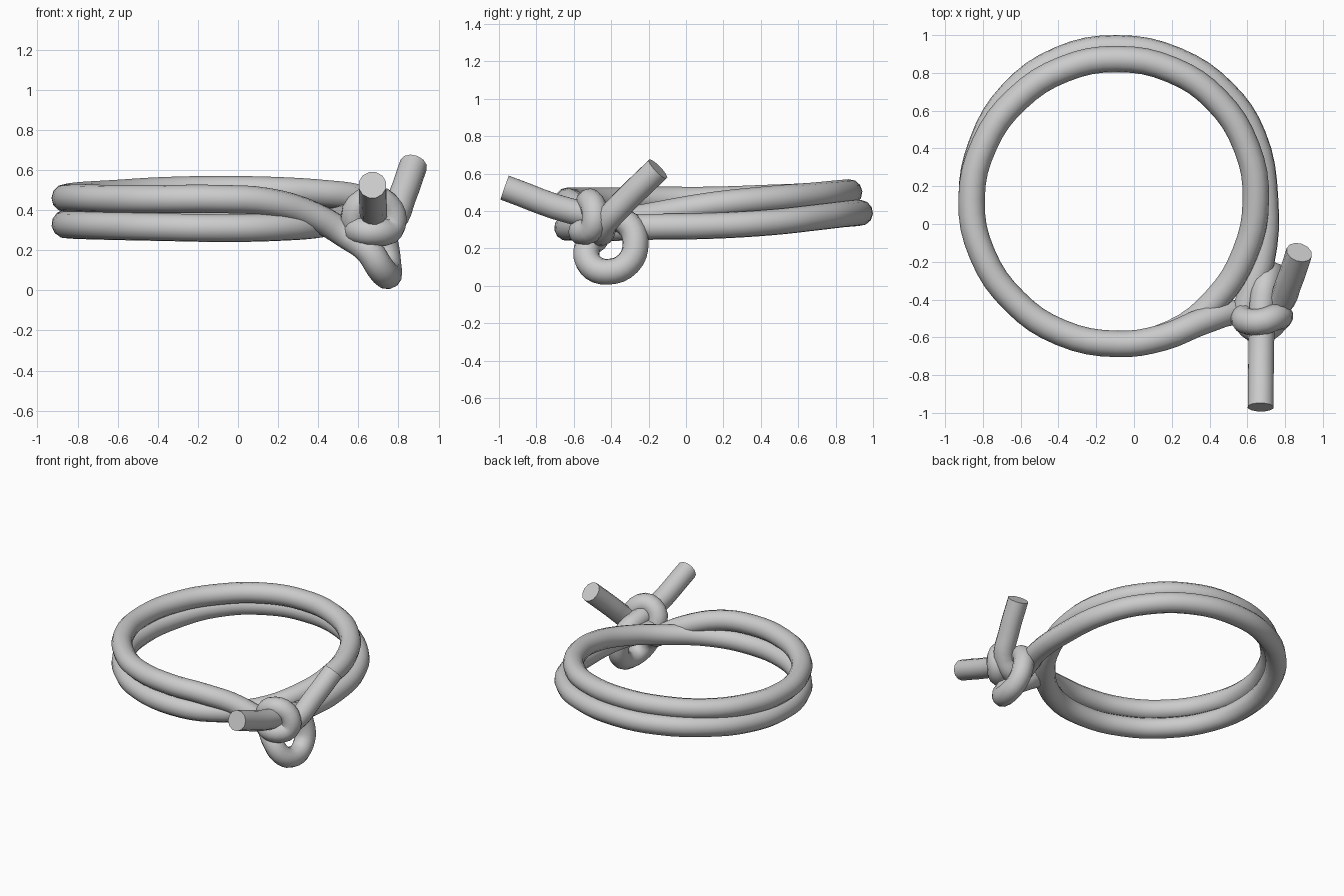
import bpy
from math import sin, cos, radians

R = 0.07            # rope radius
CX, CY = -0.09, 0.13  # centre of the big coils

# First tail with the band it wraps round the other strand
path = [
    (0.875, -0.15, 0.625), (0.82, -0.31, 0.47), (0.76, -0.43, 0.34),
    (0.66, -0.46, 0.28), (0.58, -0.50, 0.36), (0.66, -0.52, 0.45),
    (0.76, -0.49, 0.40), (0.76, -0.50, 0.31), (0.68, -0.56, 0.29),
    (0.60, -0.52, 0.30), (0.62, -0.36, 0.31), (0.675, -0.20, 0.315),
]

# Two turns of the coil: angle, radius, height
coil = [
    (0, 0.785, 0.32), (25, 0.795, 0.34), (45, 0.80, 0.365), (67, 0.80, 0.385),
    (90, 0.80, 0.39), (112, 0.80, 0.385), (135, 0.79, 0.37), (157, 0.775, 0.345),
    (180, 0.77, 0.33), (202, 0.77, 0.325), (225, 0.765, 0.32), (247, 0.765, 0.315),
    (270, 0.765, 0.31), (292, 0.765, 0.315), (315, 0.745, 0.335), (337, 0.735, 0.38),
    (360, 0.735, 0.43), (382, 0.74, 0.46), (405, 0.745, 0.48), (427, 0.745, 0.495),
    (450, 0.743, 0.50), (472, 0.745, 0.495), (495, 0.75, 0.48), (517, 0.76, 0.47),
    (540, 0.77, 0.46), (562, 0.77, 0.46), (585, 0.765, 0.455), (607, 0.765, 0.455),
    (630, 0.765, 0.455), (648, 0.77, 0.44),
]
for a, r, z in coil:
    t = radians(a)
    path.append((CX + r * cos(t), CY + r * sin(t), z))

# Small hanging loop, then out through the band as the second tail
path += [
    (0.38, -0.51, 0.37), (0.55, -0.47, 0.27), (0.65, -0.53, 0.20),
    (0.71, -0.51, 0.11), (0.745, -0.42, 0.075), (0.745, -0.31, 0.12),
    (0.73, -0.27, 0.23), (0.70, -0.31, 0.33), (0.68, -0.42, 0.37),
    (0.675, -0.60, 0.395), (0.67, -0.97, 0.525),
]

curve = bpy.data.curves.new("rope", 'CURVE')
curve.dimensions = '3D'
curve.resolution_u = 4
curve.bevel_depth = R
curve.bevel_resolution = 4
curve.use_fill_caps = True
spline = curve.splines.new('BEZIER')
spline.bezier_points.add(len(path) - 1)
for bp, co in zip(spline.bezier_points, path):
    bp.co = co
    bp.handle_left_type = bp.handle_right_type = 'AUTO'

rope = bpy.data.objects.new("knotted_rope", curve)
bpy.context.collection.objects.link(rope)
bpy.context.view_layer.objects.active = rope
rope.select_set(True)
bpy.ops.object.convert(target='MESH')
bpy.ops.object.shade_smooth_by_angle(angle=radians(50))
